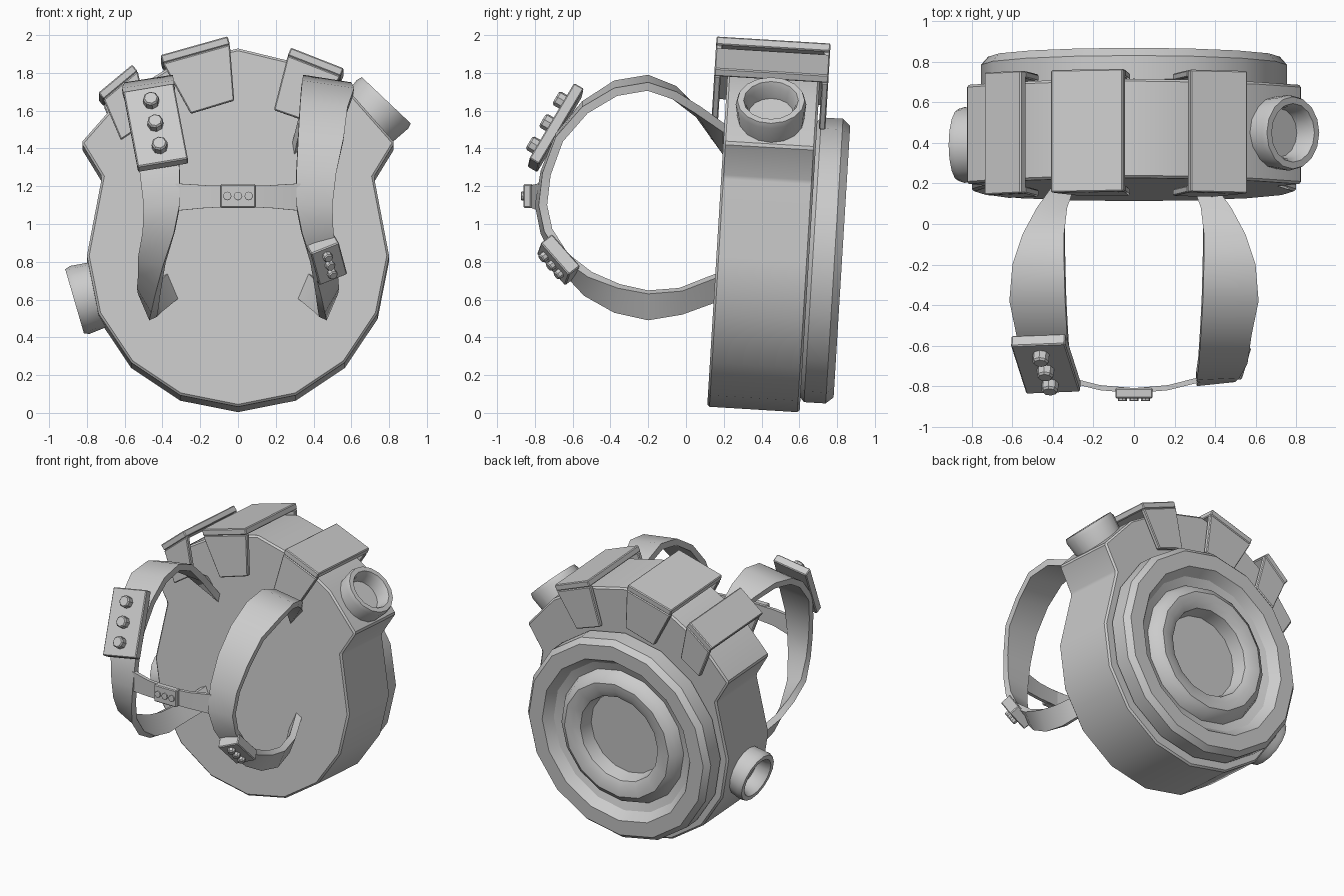
import bpy, bmesh
from math import radians, sin, cos, pi
from mathutils import Matrix, Vector

if "Cube" in bpy.data.objects:
    bpy.data.objects.remove(bpy.data.objects["Cube"])

TILT = Matrix.Rotation(radians(-3.5), 4, 'X')   # the pack leans back slightly


def finish(name, bm, matrix=Matrix(), mods=(), recalc=True):
    """Turn a bmesh into a named object, apply modifiers and shade it."""
    if recalc:
        bmesh.ops.recalc_face_normals(bm, faces=bm.faces)
    me = bpy.data.meshes.new(name)
    bm.to_mesh(me)
    bm.free()
    ob = bpy.data.objects.new(name, me)
    bpy.context.collection.objects.link(ob)
    ob.matrix_world = matrix
    for kind, props in mods:
        m = ob.modifiers.new(kind.lower(), kind)
        for k, v in props.items():
            setattr(m, k, v)
    bpy.ops.object.select_all(action='DESELECT')
    ob.select_set(True)
    bpy.context.view_layer.objects.active = ob
    if mods:
        bpy.ops.object.convert(target='MESH')
    bpy.ops.object.shade_smooth_by_angle(angle=radians(32))
    return ob


def add_prism(bm, pts, y0, y1):
    """Extrude an x-z outline from y0 to y1."""
    a = [bm.verts.new((x, y0, z)) for x, z in pts]
    b = [bm.verts.new((x, y1, z)) for x, z in pts]
    bm.faces.new(a)
    bm.faces.new(b[::-1])
    n = len(pts)
    for i in range(n):
        j = (i + 1) % n
        bm.faces.new((a[i], b[i], b[j], a[j]))


def lathe(name, profile, segs, matrix):
    """Revolve (radius, height) points around local z."""
    bm = bmesh.new()
    rings = []
    for r, h in profile:
        if r == 0:
            rings.append([bm.verts.new((0, 0, h))] * segs)
        else:
            rings.append([bm.verts.new((r * cos(2 * pi * i / segs), r * sin(2 * pi * i / segs), h))
                          for i in range(segs)])
    for p, q in zip(rings, rings[1:]):
        for i in range(segs):
            j = (i + 1) % segs
            f = [p[i], p[j], q[j], q[i]]
            bm.faces.new(list(dict.fromkeys(f)))
    return finish(name, bm, matrix)


def aim(pos, axis):
    return Matrix.Translation(pos) @ Vector(axis).to_track_quat('Z', 'Y').to_matrix().to_4x4()


def ribbon(name, pairs, thick):
    """Band through pairs of edge points, thickened inward and mirrored."""
    bm = bmesh.new()
    vs = [(bm.verts.new(a), bm.verts.new(b)) for a, b in pairs]
    for (a1, b1), (a2, b2) in zip(vs, vs[1:]):
        bm.faces.new((a1, a2, b2, b1))
    return finish(name, bm, mods=[('SOLIDIFY', {'thickness': thick}), ('MIRROR', {})], recalc=False)


def buckle(name, c, along, across, size, stud_r, stud_h, gap):
    """Plate with three studs; size = length, width, thickness."""
    c, y = Vector(c), Vector(along).normalized()
    z = Vector(across).cross(y).normalized()
    if z.dot(c - Vector((c.x, -0.2, 1.15))) < 0:
        z = -z
    x = y.cross(z)
    m = Matrix((x, y, z)).transposed().to_4x4()
    m.translation = c
    L, W, T = size
    bm = bmesh.new()
    bmesh.ops.create_cube(bm, size=1, matrix=Matrix.Diagonal((W, L, T, 1)))
    finish(name + "_plate", bm, m, [('BEVEL', {'width': 0.006, 'segments': 1})])
    for k in (-1, 0, 1):
        lathe(name + "_stud", [(0, 0), (stud_r, 0), (stud_r, stud_h * .8), (stud_r * .8, stud_h), (0, stud_h)],
              8, m @ Matrix.Translation((0, k * gap, T / 2)))


# Main body: lower half of a 16-gon, flared shoulders and low arched top
half = [(0.8 * sin(radians(a)), 0.84 - 0.8 * cos(radians(a))) for a in (22.5, 45, 67.5, 90)]
half += [(0.72, 1.26), (0.83, 1.44), (0.61, 1.69), (0.33, 1.86)]
outline = [(0, 0.04)] + half + [(0, 1.94)] + [(-x, z) for x, z in half[::-1]]
bm = bmesh.new()
add_prism(bm, outline, 0.11, 0.60)
finish("pack_body", bm, TILT, [('BEVEL', {'width': 0.012, 'segments': 1})])

# Round back cover with groove, raised ring and sunken centre
cover = [(.70, .57), (.755, .62), (.755, .735), (.72, .775), (.61, .775), (.56, .71), (.50, .69),
         (.475, .74), (.43, .77), (.37, .765), (.32, .74), (.30, .64), (0, .64)]
lathe("back_cover", cover, 16, TILT @ aim((0, 0, 0.85), (0, 1, 0)))

# Side ports
port = [(0, -.2), (.17, -.2), (.187, -.03), (.178, 0), (.145, 0), (.13, -.03), (.12, -.1), (0, -.1)]
lathe("upper_port", port, 16, aim((0.785, 0.45, 1.655), (0.69, 0, 0.73)))
lathe("lower_port", port, 16, aim((-0.865, 0.39, 0.59), (-0.96, 0, -0.28)))

# Bent clips over the top: corners are top left, top right, bottom right, bottom left
clips = {
    "left_clip": [(-.74, 1.70), (-.56, 1.85), (-.47, 1.55), (-.62, 1.45)],
    "middle_clip": [(-.41, 1.90), (-.055, 2.0), (-.02, 1.66), (-.25, 1.59)],
    "right_clip": [(.28, 1.94), (.56, 1.83), (.39, 1.54), (.19, 1.61)],
}
for name, pts in clips.items():
    a, b, c, d = (Vector(p) for p in pts)
    drop = Vector((b.y - a.y, a.x - b.x)).normalized() * 0.045
    bm = bmesh.new()
    add_prism(bm, [a, b, b + drop, a + drop], 0.04, 0.645)
    for y in (0.04, 0.61):
        add_prism(bm, [a + drop, b + drop, c, d], y, y + 0.035)
    finish(name, bm, TILT, [('BEVEL', {'width': 0.006, 'segments': 1})])

# Shoulder straps: inner edge and outer edge of the right band, mirrored
edges = [
    ((.28, .22, 1.40), (.38, .22, 1.52)), ((.33, .08, 1.60), (.48, .08, 1.62)),
    ((.345, -.05, 1.73), (.55, -.05, 1.70)), ((.345, -.2, 1.79), (.60, -.2, 1.75)),
    ((.34, -.38, 1.76), (.615, -.38, 1.72)), ((.33, -.55, 1.65), (.58, -.55, 1.62)),
    ((.32, -.69, 1.48), (.56, -.69, 1.46)), ((.31, -.77, 1.28), (.52, -.76, 1.27)),
    ((.31, -.80, 1.10), (.50, -.78, 1.10)), ((.34, -.77, .95), (.505, -.75, .96)),
    ((.40, -.68, .77), (.53, -.66, .82)), ((.44, -.54, .62), (.53, -.52, .72)),
    ((.46, -.38, .53), (.535, -.36, .66)), ((.47, -.2, .49), (.53, -.2, .63)),
    ((.44, -.02, .52), (.49, -.02, .645)), ((.34, .2, .60), (.40, .2, .73)),
]
ribbon("shoulder_straps", edges, 0.045)

# Chest strap: lower and upper edge, mirrored about the middle
chest = [((0, -.835, 1.09), (0, -.835, 1.20)), ((.17, -.82, 1.085), (.17, -.82, 1.205)),
         ((.33, -.78, 1.07), (.33, -.78, 1.215))]
ribbon("chest_strap", chest, 0.025)

# Buckles on the chest, upper left strap and lower right strap
buckle("chest_buckle", (0, -.835, 1.148), (1, 0, 0), (0, 0, 1), (.185, .125, .05), .023, .014, .057)
buckle("upper_buckle", (-.435, -.69, 1.51), (.08, -.25, -.42), (1, 0, .1), (.47, .27, .06), .042, .05, .14)
buckle("lower_buckle", (.47, -.675, .81), (.07, .23, -.26), (.13, .02, .05), (.23, .16, .08), .026, .03, .062)
